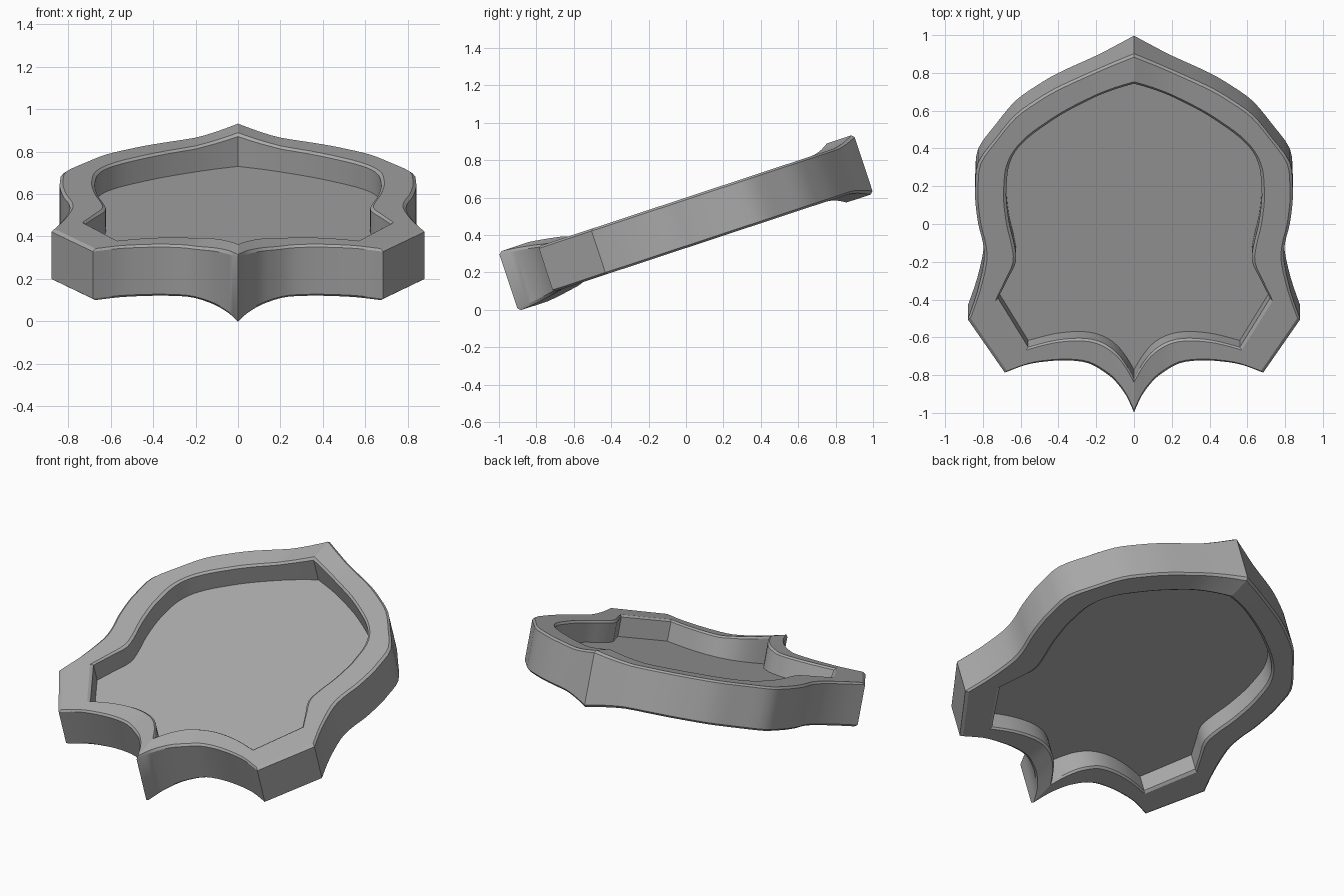
import bpy, math
from mathutils import Vector

if "Cube" in bpy.data.objects:
    bpy.data.objects.remove(bpy.data.objects["Cube"])

TILT = math.radians(18.3)
HEIGHT = 0.465

# Right half of the shield, bottom tip to top tip: outer x, y, inner x, y
HALF = [
    (0, -1.0, 0, -.811), (.04, -.912, .04, -.74), (.09, -.843, .09, -.675),
    (.14, -.797, .15, -.63), (.24, -.738, .22, -.605), (.35, -.722, .30, -.598),
    (.46, -.727, .40, -.607), (.57, -.746, .48, -.625), (.684, -.79, .56, -.648),
    (.88, -.493, .72, -.375), (.83, -.34, .67, -.27), (.795, -.17, .625, -.17),
    (.80, -.066, .635, -.07), (.825, .04, .66, .04), (.84, .165, .675, .165),
    (.84, .25, .675, .24), (.825, .3825, .665, .35), (.73, .52, .63, .44),
    (.63, .646, .56, .52), (.52, .73, .456, .60), (.40, .804, .35, .67),
    (.20, .90, .20, .75), (.10, .95, .10, .795), (0, 1.0, 0, .833)]
CORNERS = (0, 8, 9, 23)
STEPS = 3


def smooth_half():
    """Curve through the points, keeping the corners sharp."""
    pts = [Vector(p) for p in HALF]
    out = []
    for i in range(len(pts) - 1):
        b, c = pts[i], pts[i + 1]
        a = b if i in CORNERS else pts[i - 1]
        d = c if i + 1 in CORNERS else pts[i + 2]
        n = 1 if i == 8 else STEPS
        for k in range(n):
            t = k / n
            out.append(0.5 * (2 * b + (c - a) * t + (2 * a - 5 * b + 4 * c - d) * t ** 2
                              + (3 * b - a - 3 * c + d) * t ** 3))
    return out + [pts[-1]]


def make(name, verts, faces):
    mesh = bpy.data.meshes.new(name)
    mesh.from_pydata(verts, [], faces)
    mesh.materials.append(grey)
    ob = bpy.data.objects.new(name, mesh)
    bpy.context.collection.objects.link(ob)
    ob.rotation_euler.x = TILT
    ob.location.z = HEIGHT
    for p in mesh.polygons:
        p.use_smooth = True
    mesh.set_sharp_from_angle(angle=math.radians(25))
    return ob


grey = bpy.data.materials.new("grey")
grey.diffuse_color = (0.4, 0.4, 0.4, 1)
grey.use_nodes = True
grey.node_tree.nodes["Principled BSDF"].inputs["Base Color"].default_value = grey.diffuse_color

half = smooth_half()
outline = half + [Vector((-p[0], p[1], -p[2], p[3])) for p in half[-2:0:-1]]
n = len(outline)

# Frame: bevelled section swept round the outline, thicker at both tips
SECTION = [(0, -.117), (.09, -.128), (.91, -.128), (1, -.117),
           (1, .117), (.91, .128), (.09, .128), (0, .117)]
m = len(SECTION)
verts, faces = [], []
for p in outline:
    raised = 1 + 0.3 * max(0, 1 - abs(p[0]) / 0.22) ** 1.5
    for t, w in SECTION:
        verts.append((p[0] + (p[2] - p[0]) * t, p[1] + (p[3] - p[1]) * t, w * raised))
for i in range(n):
    j = (i + 1) % n
    for k in range(m):
        l = (k + 1) % m
        faces.append((i * m + k, i * m + l, j * m + l, j * m + k)[::-1])
make("shield_frame", verts, faces)

# Panel: thin plate filling the frame at mid depth
H = 0.004
verts = [(p[2], p[3], z) for z in (-H, H) for p in outline]
faces = [tuple(range(n))[::-1], tuple(range(n, 2 * n))]
faces += [(i, (i + 1) % n, n + (i + 1) % n, n + i) for i in range(n)]
make("shield_panel", verts, faces)
